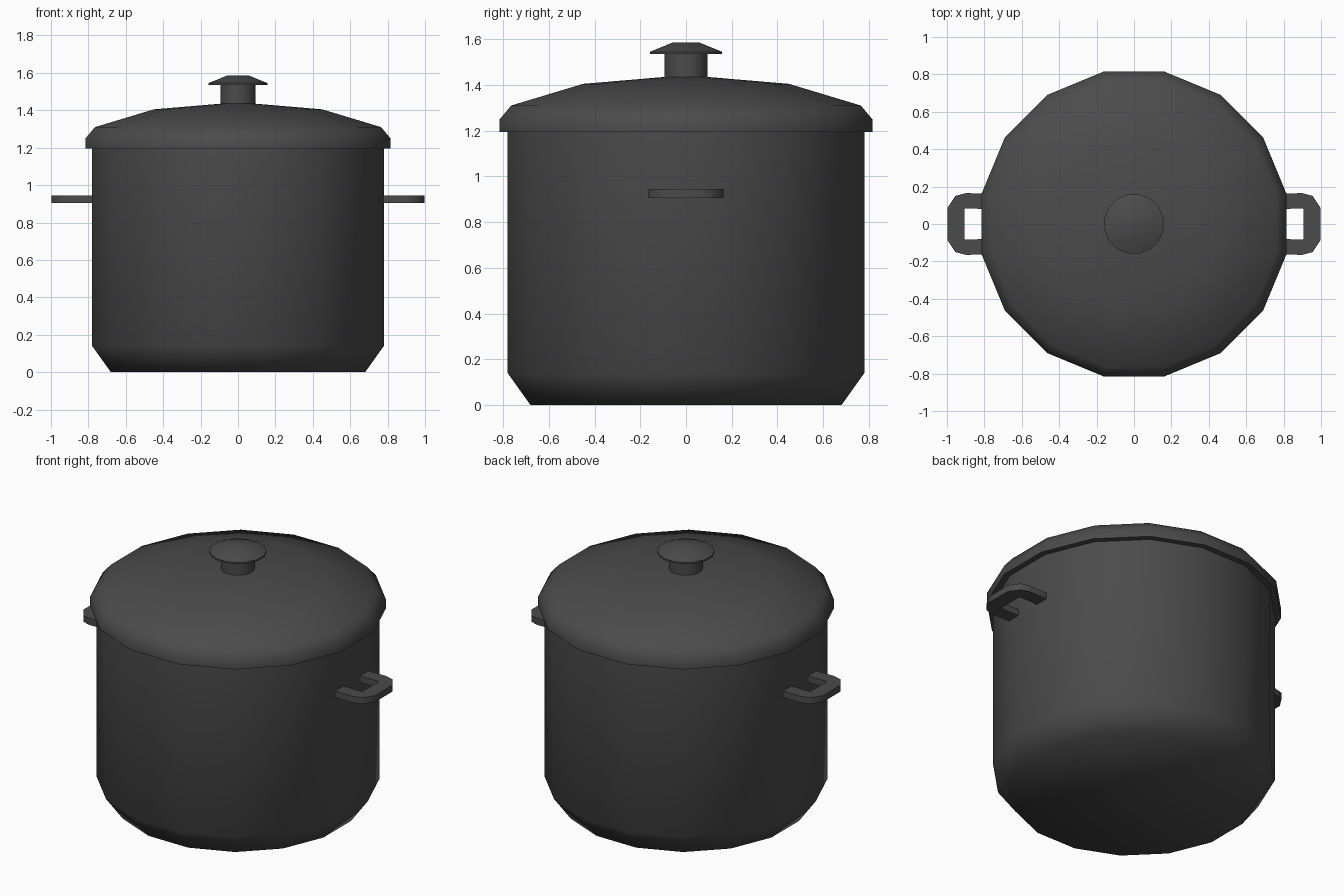
import bpy, bmesh, math

if "Cube" in bpy.data.objects:
    bpy.data.objects.remove(bpy.data.objects["Cube"])

mat = bpy.data.materials.new("dark grey metal")
mat.diffuse_color = (0.07, 0.07, 0.07, 1)
mat.use_nodes = True
mat.node_tree.nodes["Principled BSDF"].inputs["Base Color"].default_value = mat.diffuse_color


def finish(name, bm):
    bmesh.ops.recalc_face_normals(bm, faces=bm.faces)
    me = bpy.data.meshes.new(name)
    bm.to_mesh(me)
    bm.free()
    me.materials.append(mat)
    ob = bpy.data.objects.new(name, me)
    bpy.context.collection.objects.link(ob)
    bpy.ops.object.select_all(action='DESELECT')
    ob.select_set(True)
    bpy.context.view_layer.objects.active = ob
    bpy.ops.object.shade_smooth_by_angle(angle=math.radians(60))
    return ob


def lathe(name, profile, sides=16):
    """Closed solid from (half width across flats, z) rings, flats facing the axes."""
    bm = bmesh.new()
    k = 1 / math.cos(math.pi / sides)
    rings = []
    for r, z in profile:
        rings.append([bm.verts.new((r * k * math.cos((i + .5) * 2 * math.pi / sides),
                                    r * k * math.sin((i + .5) * 2 * math.pi / sides), z))
                      for i in range(sides)])
    for a, b in zip(rings, rings[1:]):
        for i in range(sides):
            j = (i + 1) % sides
            bm.faces.new((a[i], a[j], b[j], b[i]))
    bm.faces.new(rings[0])
    bm.faces.new(rings[-1])
    return finish(name, bm)


# Pot body, lid and knob
lathe("pot_body", [(0.68, 0), (0.78, 0.14), (0.78, 1.2)])
lathe("lid", [(0.815, 1.195), (0.815, 1.25), (0.765, 1.31), (0.45, 1.405), (0.095, 1.435)])
lathe("knob_stem", [(0.093, 1.425), (0.093, 1.54)])
lathe("knob_cap", [(0.158, 1.535), (0.158, 1.545), (0.06, 1.585)])

# Side handles: flat loops swept between an outer and an inner half outline
outer = [(0.76, 0.162), (0.90, 0.165), (0.955, 0.15), (0.998, 0.085)]
inner = [(0.76, 0.08), (0.86, 0.082), (0.907, 0.082), (0.907, 0.06)]
for side, name in ((1, "right_handle"), (-1, "left_handle")):
    o = outer + [(x, -y) for x, y in reversed(outer)]
    n = inner + [(x, -y) for x, y in reversed(inner)]
    bm = bmesh.new()
    loops = [[bm.verts.new((side * p[0], p[1], z)) for p in (a, b) for z in (0.905, 0.945)]
             for a, b in zip(o, n)]
    for a, b in zip(loops, loops[1:]):
        for i, j in ((0, 1), (1, 3), (3, 2), (2, 0)):
            bm.faces.new((a[i], a[j], b[j], b[i]))
    for e in (loops[0], loops[-1]):
        bm.faces.new((e[0], e[1], e[3], e[2]))
    finish(name, bm)
